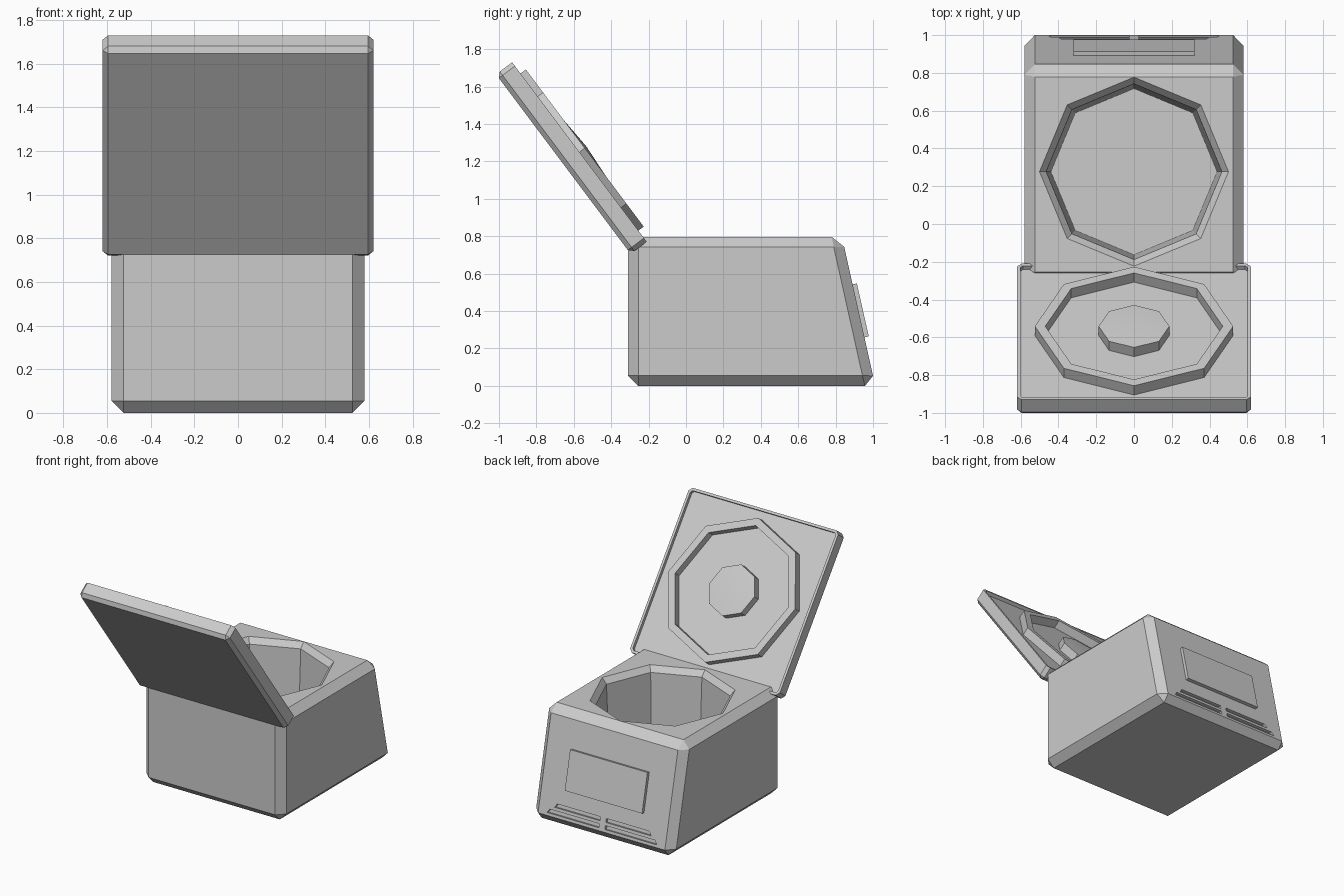
import bpy, bmesh, math
from mathutils import Matrix, Vector

if "Cube" in bpy.data.objects:
    bpy.data.objects.remove(bpy.data.objects["Cube"])


def finish(name, bm, frame=None):
    bmesh.ops.recalc_face_normals(bm, faces=bm.faces)
    mesh = bpy.data.meshes.new(name)
    bm.to_mesh(mesh)
    bm.free()
    ob = bpy.data.objects.new(name, mesh)
    bpy.context.collection.objects.link(ob)
    if frame:
        ob.matrix_world = frame
    return ob


def tilted_frame(y, z, up):
    """Frame with local Y running up a sloped face and local Z pointing out of it."""
    u = Vector((0, up[0], up[1])).normalized()
    x = Vector((-1, 0, 0))
    m = Matrix((x, u, x.cross(u))).transposed().to_4x4()
    m.translation = (0, y, z)
    return m


def box_bm(lo, hi):
    bm = bmesh.new()
    bmesh.ops.create_cube(bm, size=1)
    for v in bm.verts:
        v.co = [hi[i] if v.co[i] > 0 else lo[i] for i in range(3)]
    return bm


def octagon(name, profile, frame, hollow=False, smooth_cap=False):
    """Turn a (radius, height) profile with eight sides; hollow joins last to first."""
    bm = bmesh.new()
    rings = [[bm.verts.new((r * math.cos(k * math.pi / 4), r * math.sin(k * math.pi / 4), h))
              for k in range(8)] for r, h in profile]
    pairs = list(zip(rings, rings[1:] + rings[:1])) if hollow else list(zip(rings, rings[1:]))
    for a, b in pairs:
        for k in range(8):
            bm.faces.new((a[k], a[(k + 1) % 8], b[(k + 1) % 8], b[k]))
    if not hollow:
        bm.faces.new(rings[0])
        top = bm.faces.new(rings[-1])
        if smooth_cap:
            cap = bmesh.ops.poke(bm, faces=[top], offset=0.0)
            cap['verts'][0].co.z += 0.012
    return finish(name, bm, frame)


def cut(target, cutter):
    mod = target.modifiers.new("cut", 'BOOLEAN')
    mod.operation, mod.solver, mod.object = 'DIFFERENCE', 'EXACT', cutter
    cutter.hide_render = True
    bpy.context.view_layer.update()
    bpy.context.view_layer.objects.active = target
    bpy.ops.object.modifier_apply(modifier=mod.name)
    bpy.data.objects.remove(cutter)


# Body: chamfered box with a sloped control face
bm = box_bm((-0.58, -0.31, 0), (0.58, 1.012, 0.797))
for v in bm.verts:
    if v.co.y > 0 and v.co.z > 0.5:
        v.co.y = 0.834
bmesh.ops.bevel(bm, geom=bm.edges[:], offset=0.055, segments=1, affect='EDGES')
body = finish("body", bm)

# Octagonal cooking well with a chamfered mouth
cut(body, octagon("well_cutter", [(0.44, 0.2), (0.465, 0.755), (0.517, 0.817)],
                  Matrix.Translation((0, 0.277, 0))))

# Vent slots: two rows, mirrored, with slanted outer ends
face = tilted_frame(1.012, 0, (-0.2246, 1))
for side in (-1, 1):
    for v0, outer in ((0.075, 0.455), (0.125, 0.40)):
        bm = box_bm((0.025, v0, -0.02), (outer, v0 + 0.028, 0.02))
        for v in bm.verts:
            if v.co.x > 0.1 and v.co.y > v0 + 0.01:
                v.co.x -= 0.02
            v.co.x *= side
        cut(body, finish("slot_cutter", bm, face))

# Control panel plate
finish("control_panel", box_bm((-0.32, 0.266, -0.01), (0.32, 0.556, 0.024)), face)

# Open lid: chamfered outside, recessed inside
lid_frame = tilted_frame(-0.57, 1.25, (-0.6, 0.8))
bm = box_bm((-0.62, -0.6, -0.107), (0.62, 0.6, 0))
outer_edges = [e for e in bm.edges if any(v.co.z < -0.05 for v in e.verts)]
bmesh.ops.bevel(bm, geom=outer_edges, offset=0.025, segments=1, affect='EDGES')
bm.normal_update()
inner = max(bm.faces, key=lambda f: f.calc_center_median().z)
bmesh.ops.inset_region(bm, faces=[inner], thickness=0.02)
rim = bmesh.ops.extrude_discrete_faces(bm, faces=[inner])['faces'][0]
bmesh.ops.translate(bm, verts=rim.verts[:], vec=(0, 0, -0.025))
finish("lid", bm, lid_frame)

# Sealing ring and centre cap inside the lid
octagon("seal_ring", [(0.525, -0.03), (0.525, 0.036), (0.47, 0.036), (0.47, -0.03)],
        lid_frame, hollow=True)
cap = octagon("steam_cap", [(0.187, -0.03), (0.187, 0.036)], lid_frame, smooth_cap=True)
for ob in bpy.context.selected_objects:
    ob.select_set(False)
cap.select_set(True)
bpy.context.view_layer.objects.active = cap
bpy.ops.object.shade_smooth_by_angle(angle=math.radians(30))
